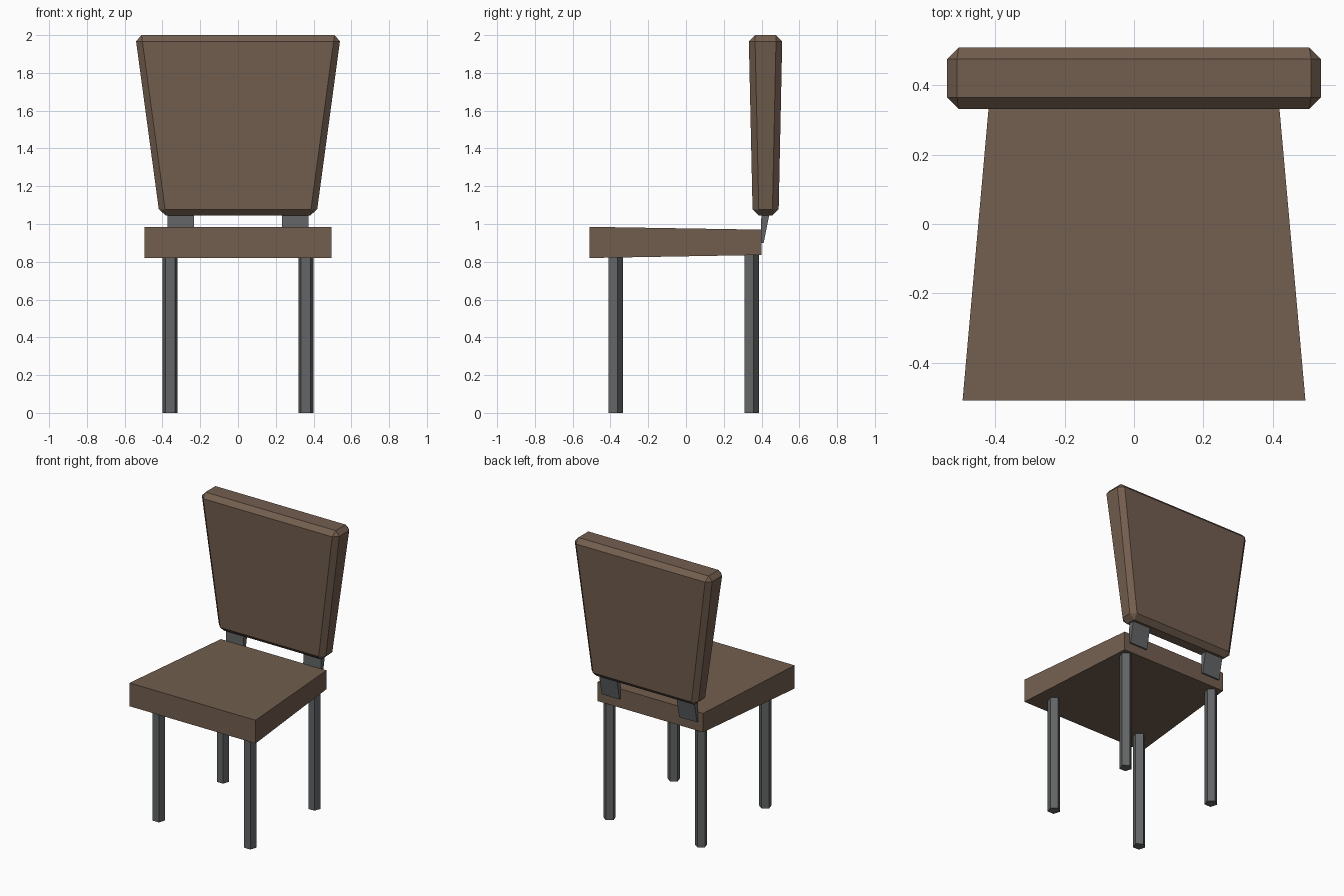
import bpy
from math import pi, sin, cos

if "Cube" in bpy.data.objects:
    bpy.data.objects.remove(bpy.data.objects["Cube"])


def material(name, rgb):
    m = bpy.data.materials.new(name)
    m.diffuse_color = (*rgb, 1)
    m.use_nodes = True
    m.node_tree.nodes["Principled BSDF"].inputs["Base Color"].default_value = m.diffuse_color
    return m


WOOD = material("brown_upholstery", (0.17, 0.112, 0.078))
METAL = material("dark_metal", (0.125, 0.13, 0.133))


def loft(name, ring_a, ring_b, mat):
    """Closed solid between two matching rings of points."""
    n = len(ring_a)
    faces = [tuple(range(n))[::-1], tuple(range(n, 2 * n))]
    faces += [(i, (i + 1) % n, n + (i + 1) % n, n + i) for i in range(n)]
    me = bpy.data.meshes.new(name)
    me.from_pydata(ring_a + ring_b, [], faces)
    me.materials.append(mat)
    ob = bpy.data.objects.new(name, me)
    bpy.context.collection.objects.link(ob)
    return ob


def rect(x0, x1, y0, y1, z):
    return [(x0, y0, z), (x1, y0, z), (x1, y1, z), (x0, y1, z)]


# Seat: tapers in width and thickness towards the back
def section(w, y, z0, z1):
    return [(-w, y, z0), (-w, y, z1), (w, y, z1), (w, y, z0)]


loft("seat", section(0.495, -0.51, 0.82, 0.985),
     section(0.414, 0.40, 0.836, 0.97), WOOD)

# Backrest: tapered slab with chamfered edges
back = loft("backrest", rect(-0.415, 0.415, 0.353, 0.490, 1.045),
            rect(-0.544, 0.544, 0.332, 0.510, 2.0), WOOD)
bevel = back.modifiers.new("chamfer", 'BEVEL')
bevel.width = 0.033
bevel.segments = 1
bevel.limit_method = 'NONE'


# Legs: five-sided posts, flat side to the front
def pentagon(x, y, z, r=0.042):
    return [(x + r * cos(pi / 2 + i * 2 * pi / 5),
             y + r * sin(pi / 2 + i * 2 * pi / 5), z) for i in range(5)]


for side, s in (("left", -1), ("right", 1)):
    for row, y, top in (("front", -0.376, 0.84), ("back", 0.344, 0.85)):
        loft(f"{row}_leg_{side}", pentagon(s * 0.359, y, 0),
             pentagon(s * 0.359, y, top), METAL)

    # Brackets: wedges joining the seat's back edge to the backrest
    xa, xb = sorted((s * 0.234, s * 0.374))
    loft(f"back_bracket_{side}", rect(xa, xb, 0.395, 0.411, 0.90),
         rect(xa, xb, 0.400, 0.449, 1.09), METAL)
